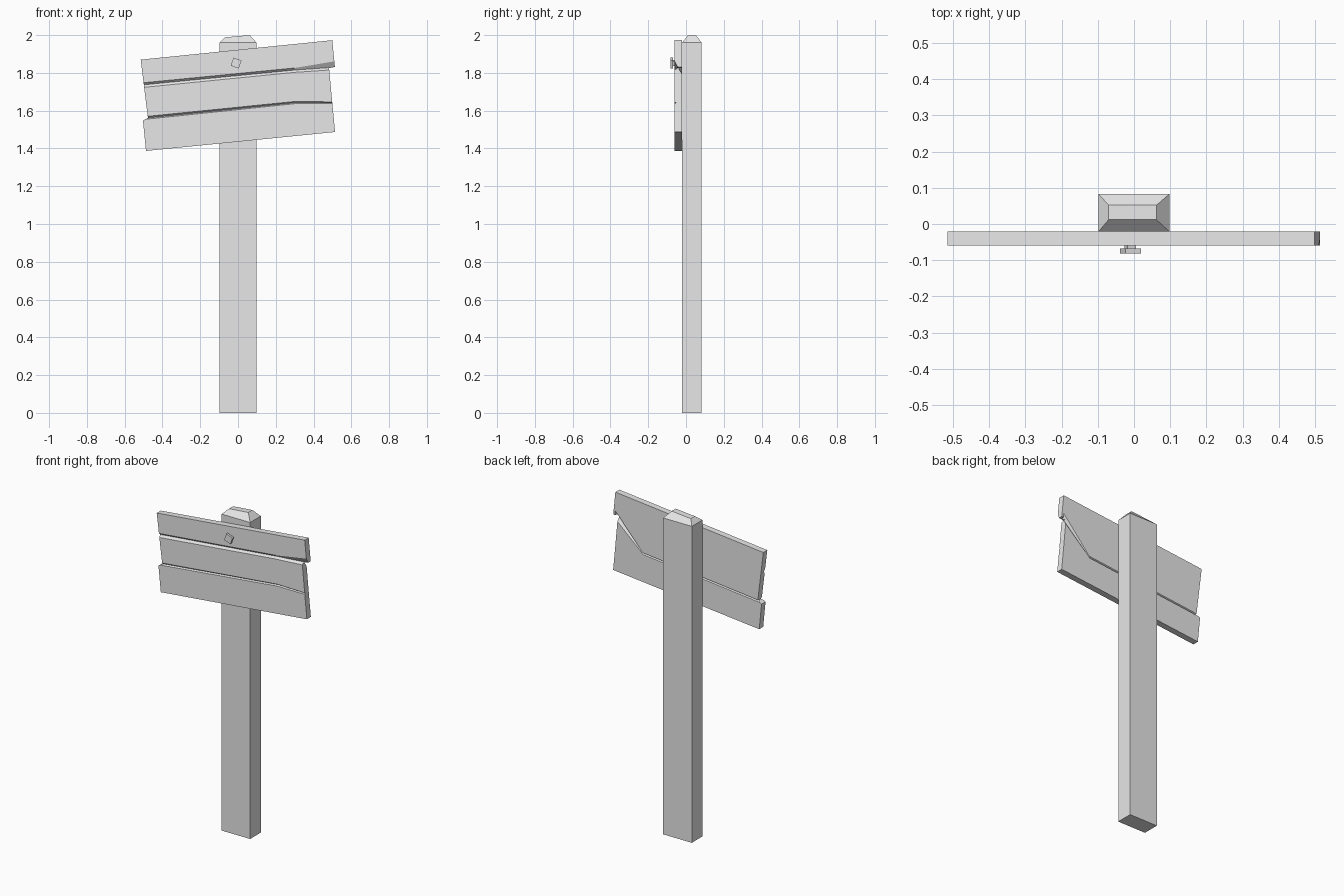
import bpy
import bmesh
import math
from mathutils import Matrix, Vector

if "Cube" in bpy.data.objects:
    bpy.data.objects.remove(bpy.data.objects["Cube"], do_unlink=True)

grey = bpy.data.materials.new("plain grey")
grey.use_nodes = True
grey.diffuse_color = (0.8, 0.8, 0.8, 1)
grey.node_tree.nodes["Principled BSDF"].inputs["Base Color"].default_value = (0.8, 0.8, 0.8, 1)


def make_object(name, bm):
    bmesh.ops.recalc_face_normals(bm, faces=bm.faces)
    mesh = bpy.data.meshes.new(name)
    bm.to_mesh(mesh)
    bm.free()
    mesh.materials.append(grey)
    obj = bpy.data.objects.new(name, mesh)
    bpy.context.collection.objects.link(obj)
    return obj


def loft(name, rings):
    """Skin matching closed rings of points and cap both ends."""
    bm = bmesh.new()
    loops = [[bm.verts.new(p) for p in ring] for ring in rings]
    n = len(loops[0])
    for a, b in zip(loops, loops[1:]):
        for i in range(n):
            j = (i + 1) % n
            bm.faces.new((a[i], a[j], b[j], b[i]))
    bm.faces.new(loops[0])
    bm.faces.new(loops[-1])
    return make_object(name, bm)


def rect(x0, x1, y0, y1, z0, z1):
    """Rectangle whose height runs from z0 on the left to z1 on the right."""
    return [(x0, y0, z0), (x1, y0, z1), (x1, y1, z1), (x0, y1, z0)]


# Post with a bevelled, slightly slanted cap
base = (-0.098, 0.098, -0.021, 0.083)
loft("post", [rect(*base, 0, 0), rect(*base, 1.96, 1.96),
              rect(-0.07, 0.062, 0.012, 0.052, 1.988, 2.0)])

# Tilted sign board with notched ends
FRONT, BACK = -0.06, -0.021
outline = [(-0.515, 1.87), (0.499, 1.973), (0.513, 1.831), (0.482, 1.826),
           (0.499, 1.642), (0.514, 1.487), (-0.487, 1.387), (-0.503, 1.547),
           (-0.477, 1.562)]
board = loft("sign_board", [[(x, y, z) for x, z in outline] for y in (FRONT, BACK)])


def cut_groove(face_y, inward, path):
    """Carve a V groove; path holds x, upper z, lower z, apex z and depth."""
    rings = []
    for x, top, bottom, apex, depth in path:
        out = face_y - inward * 0.002
        rings.append([(x, out, top), (x, out, bottom), (x, face_y + inward * depth, apex)])
    cutter = loft("groove_cutter", rings)
    cutter.hide_render = True
    mod = board.modifiers.new("groove", 'BOOLEAN')
    mod.operation = 'DIFFERENCE'
    mod.solver = 'EXACT'
    mod.object = cutter
    bpy.context.view_layer.objects.active = board
    bpy.ops.object.modifier_apply(modifier=mod.name)
    bpy.data.objects.remove(cutter, do_unlink=True)


# Plank joints on the front, the upper one flaring open at the right end
cut_groove(FRONT, 1, [(-0.54, 1.746, 1.717, 1.733, 0.012),
                      (0.30, 1.828, 1.801, 1.815, 0.012),
                      (0.54, 1.868, 1.818, 1.832, 0.017)])
cut_groove(FRONT, 1, [(-0.54, 1.566, 1.548, 1.555, 0.010),
                      (0.31, 1.651, 1.637, 1.643, 0.010),
                      (0.54, 1.647, 1.637, 1.641, 0.008)])

# Crack on the back, running along the joint and then up to the notch
cut_groove(BACK, -1, [(-0.54, 1.560, 1.548, 1.554, 0.010),
                      (0.31, 1.648, 1.636, 1.642, 0.010),
                      (0.50, 1.858, 1.805, 1.838, 0.018)])


# Bolt holding the board
def bolt_part(name, width, y0, y1):
    bm = bmesh.new()
    bmesh.ops.create_cube(bm, size=1)
    bmesh.ops.scale(bm, vec=Vector((width, y1 - y0, width)), verts=bm.verts)
    bmesh.ops.rotate(bm, matrix=Matrix.Rotation(math.radians(20), 3, 'Y'), verts=bm.verts)
    bmesh.ops.translate(bm, vec=Vector((-0.01, (y0 + y1) / 2, 1.852)), verts=bm.verts)
    make_object(name, bm)


bolt_part("bolt_shaft", 0.025, -0.069, -0.055)
bolt_part("bolt_head", 0.045, -0.081, -0.068)
